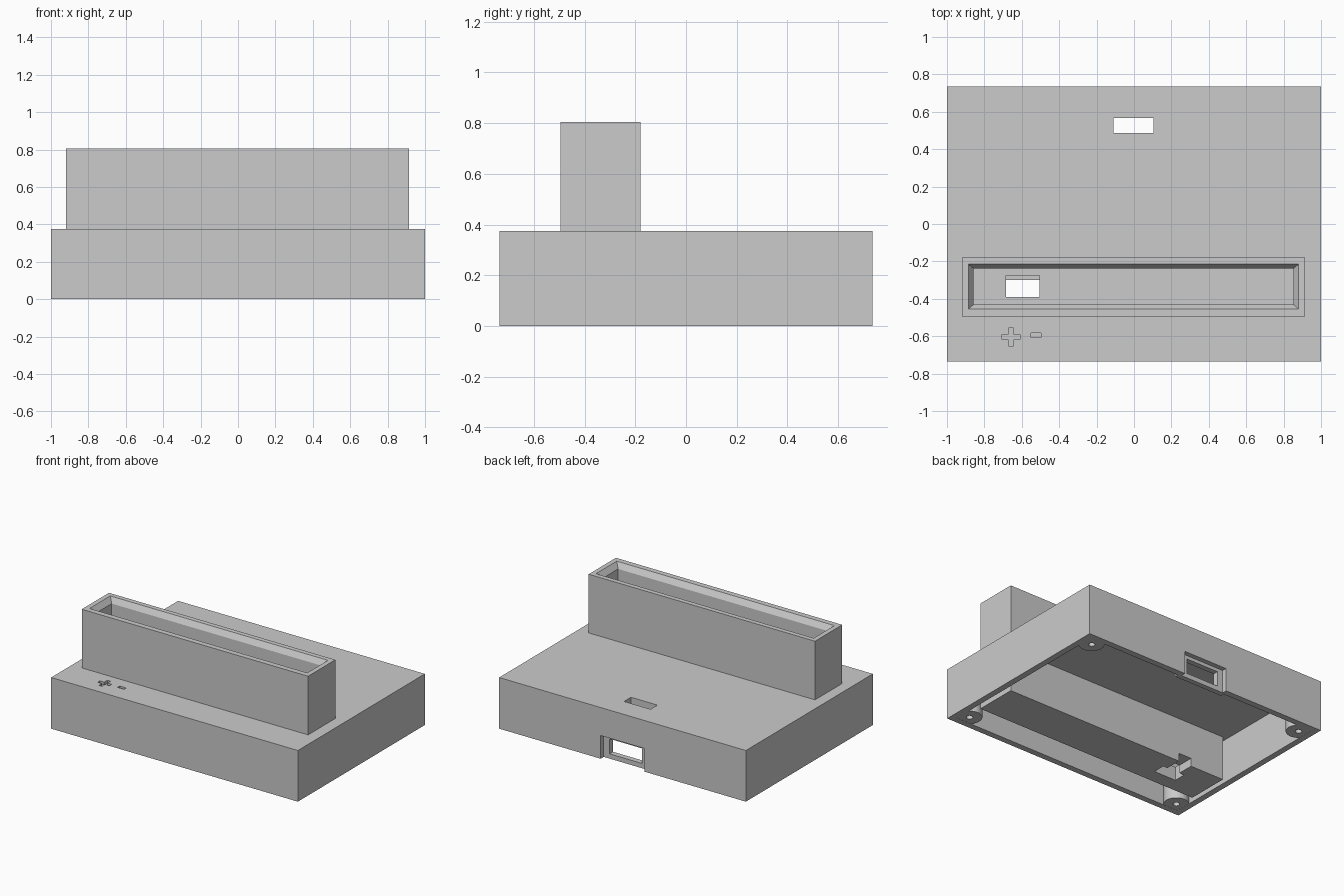
import bpy, bmesh, math

cube = bpy.data.objects.get("Cube")
if cube:
    bpy.data.objects.remove(cube, do_unlink=True)

grey = bpy.data.materials.new("plain_grey")
grey.use_nodes = True
grey.diffuse_color = (0.6, 0.6, 0.6, 1)
grey.node_tree.nodes["Principled BSDF"].inputs["Base Color"].default_value = (0.6, 0.6, 0.6, 1)


def finish(name, bm):
    bmesh.ops.recalc_face_normals(bm, faces=bm.faces[:])
    mesh = bpy.data.meshes.new(name)
    bm.to_mesh(mesh)
    bm.free()
    mesh.materials.append(grey)
    ob = bpy.data.objects.new(name, mesh)
    bpy.context.collection.objects.link(ob)
    return ob


def loft(name, sections):
    """Stack rectangles (x0, x1, y0, y1, z) into a closed solid."""
    bm = bmesh.new()
    rings = [[bm.verts.new(p) for p in ((x0, y0, z), (x1, y0, z), (x1, y1, z), (x0, y1, z))]
             for x0, x1, y0, y1, z in sections]
    bm.faces.new(rings[0])
    bm.faces.new(rings[-1])
    for a, b in zip(rings, rings[1:]):
        for i in range(4):
            j = (i + 1) % 4
            bm.faces.new((a[i], a[j], b[j], b[i]))
    return finish(name, bm)


def box(name, x0, x1, y0, y1, z0, z1):
    return loft(name, [(x0, x1, y0, y1, z0), (x0, x1, y0, y1, z1)])


def cylinder(name, x, y, z0, z1, r):
    bm = bmesh.new()
    bmesh.ops.create_cone(bm, cap_ends=True, segments=40, radius1=r, radius2=r, depth=z1 - z0)
    bmesh.ops.translate(bm, verts=bm.verts, vec=(x, y, (z0 + z1) / 2))
    return finish(name, bm)


def cut(target, *cutters):
    for c in cutters:
        mod = target.modifiers.new("cut", "BOOLEAN")
        mod.operation, mod.solver, mod.object = "DIFFERENCE", "EXACT", c
        bpy.context.view_layer.objects.active = target
        bpy.ops.object.modifier_apply(modifier=mod.name)
        bpy.data.objects.remove(c, do_unlink=True)


W, D, H, T = 1.0, 0.735, 0.375, 0.045    # half width, half depth, base height, wall
TX0, TX1, TY0, TY1 = -0.92, 0.915, -0.495, -0.18   # tower footprint

# Hollow base, open underneath
base = box("base_shell", -W, W, -D, D, 0, H)
cut(base,
    box("cavity", -W + T, W - T, -D + T, D - T, -0.1, H - 0.05),
    box("tower_opening", TX0 + 0.01, TX1 - 0.01, TY0 + 0.01, TY1 - 0.01, 0.2, 0.5),
    box("top_window", -0.11, 0.105, 0.487, 0.567, 0.2, 0.5),
    box("port_recess", -0.18, 0.177, D - 0.035, 0.9, -0.1, 0.17),
    box("port_window", -0.135, 0.13, 0.6, 0.9, 0.035, 0.145))

# Engraved plus and minus marks
PX, PY, A, B = -0.657, -0.605, 0.048, 0.013
cut(base,
    box("plus_across", PX - A, PX + A, PY - B, PY + B, H - 0.02, H + 0.1),
    box("plus_along", PX - B, PX + B, PY - A, PY + A, H - 0.02, H + 0.1),
    box("minus", -0.55, -0.497, -0.608, -0.583, H - 0.02, H + 0.1))

# Plate behind the rear port
plate = box("port_plate", -0.2, 0.197, D - 0.075, D - T + 0.002, 0.002, 0.19)
cut(plate, box("plate_window", -0.135, 0.13, 0.6, 0.9, 0.035, 0.145))

# Tower running through the base, with a bevel-mouthed slot
tower = box("slot_tower", TX0, TX1, TY0, TY1, 0, 0.805)
inner = (-0.857, 0.852, -0.43, -0.238)
mouth = (-0.885, 0.88, -0.455, -0.215)
cut(tower,
    loft("slot", [inner + (0.1,), inner + (0.765,), mouth + (0.805,), mouth + (0.9,)]),
    box("cable_hole", -0.685, -0.505, -0.39, -0.3, -0.1, 0.2),
    box("hole_step", -0.685, -0.505, -0.35, -0.276, 0.07, 0.2),
    box("cable_channel", -0.645, -0.54, -0.35, -0.1, -0.1, 0.06))

# Screw posts in the four corners
for sx, side in ((-1, "right"), (1, "left")):
    for sy, end in ((-1, "front"), (1, "back")):
        x, y = sx * (W - 0.105), sy * (D - 0.105)
        post = cylinder(f"screw_post_{end}_{side}", x, y, 0.001, H - 0.04, 0.085)
        cut(post, cylinder("screw_hole", x, y, -0.1, 0.25, 0.022))
        bpy.ops.object.select_all(action="DESELECT")
        post.select_set(True)
        bpy.context.view_layer.objects.active = post
        bpy.ops.object.shade_smooth_by_angle(angle=math.radians(30))
